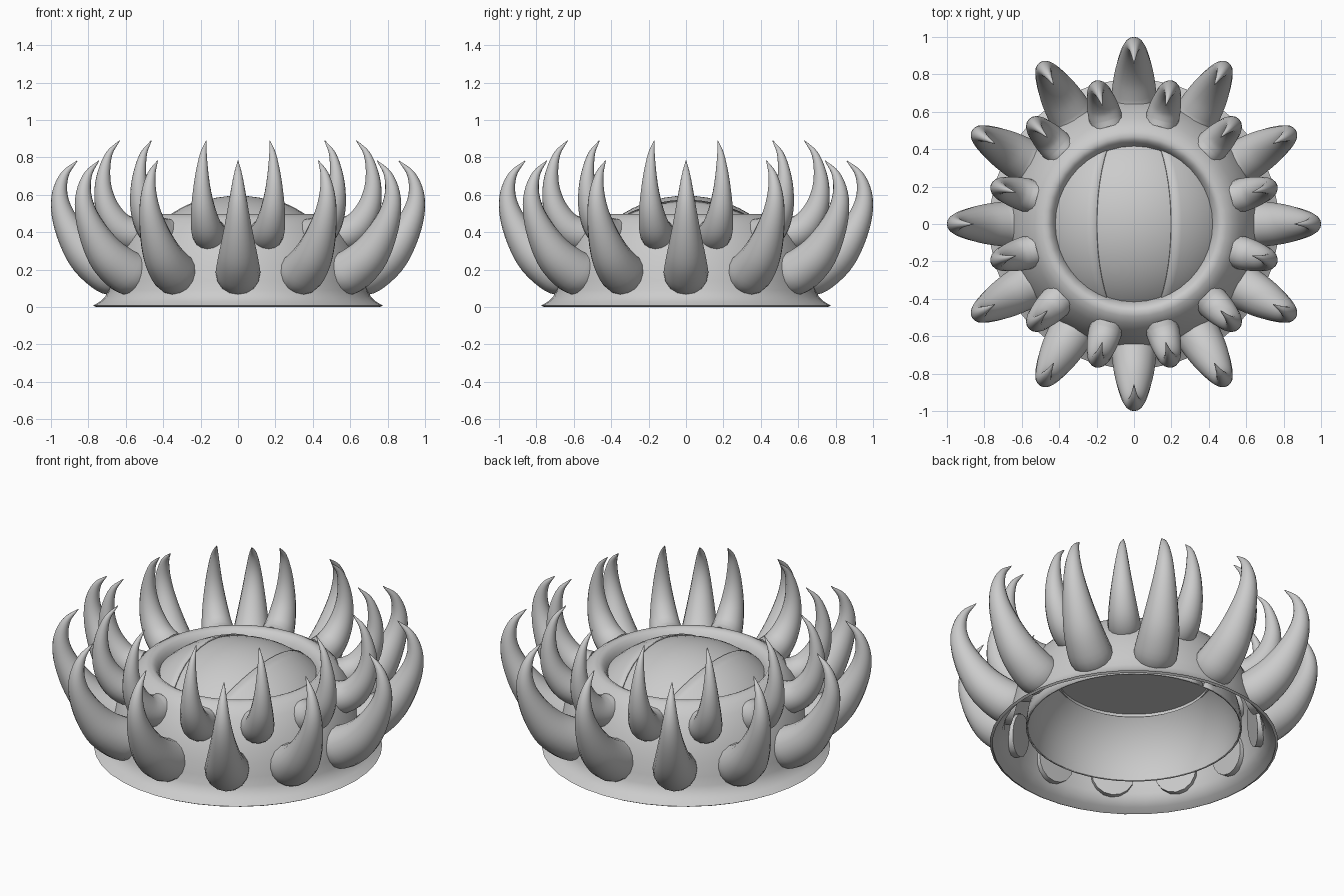
import bpy, bmesh, math
from mathutils import Vector, Matrix

if "Cube" in bpy.data.objects:
    bpy.data.objects.remove(bpy.data.objects["Cube"])

grey = bpy.data.materials.new("plain_grey")
grey.diffuse_color = (0.6, 0.6, 0.6, 1)
grey.use_nodes = True
grey.node_tree.nodes["Principled BSDF"].inputs["Base Color"].default_value = grey.diffuse_color


def make_object(name, rows, closed=True, cap=False, angle=40):
    """Skin a list of point rows into one smooth surface."""
    bm = bmesh.new()
    vs = [[bm.verts.new(p) for p in row] for row in rows]
    n = len(rows[0])
    for i in range(len(rows) - 1):
        for j in range(n if closed else n - 1):
            k = (j + 1) % n
            bm.faces.new((vs[i][j], vs[i][k], vs[i + 1][k], vs[i + 1][j]))
    if cap:
        bm.faces.new(vs[0][::-1])
        bm.faces.new(vs[-1])
    bmesh.ops.remove_doubles(bm, verts=bm.verts, dist=1e-5)
    mesh = bpy.data.meshes.new(name)
    bm.to_mesh(mesh)
    bm.free()
    mesh.materials.append(grey)
    obj = bpy.data.objects.new(name, mesh)
    bpy.context.collection.objects.link(obj)
    bpy.context.view_layer.objects.active = obj
    obj.select_set(True)
    bpy.ops.object.shade_smooth_by_angle(angle=math.radians(angle))
    obj.select_set(False)
    return obj


def lathe(name, profile, sides):
    rows = [[(r * math.cos(2 * math.pi * j / sides), r * math.sin(2 * math.pi * j / sides), z)
             for j in range(sides)] for r, z in profile]
    return make_object(name, rows)


def smooth_path(pts, steps):
    """Catmull-Rom curve through (r, z, radius) points."""
    p = [Vector(q) for q in pts]
    p = [2 * p[0] - p[1]] + p + [2 * p[-1] - p[-2]]
    out = []
    for i in range(1, len(p) - 2):
        a, b, c, d = p[i - 1:i + 3]
        for s in range(steps):
            t = s / steps
            out.append(0.5 * (2 * b + (c - a) * t + (2 * a - 5 * b + 4 * c - d) * t * t
                              + (3 * b - a - 3 * c + d) * t ** 3))
    return out + [p[-2]]


def claw_ring(name, pts, first_angle, count=12, sides=16):
    """Curved tapering claws repeated around the body."""
    path = smooth_path(pts, 4)
    rows = []
    for i, p in enumerate(path):
        d = path[min(i + 1, len(path) - 1)] - path[max(i - 1, 0)]
        across = Vector((-d.y, 0, d.x)).normalized()
        centre = Vector((p.x, 0, p.y))
        rows.append([centre + p.z * (across * math.sin(a) + Vector((0, 1, 0)) * math.cos(a))
                     for a in (2 * math.pi * j / sides for j in range(sides))])
    first = make_object(name, rows, cap=True)
    for k in range(count):
        obj = first if k == 0 else first.copy()
        if k:
            bpy.context.collection.objects.link(obj)
        obj.matrix_world = Matrix.Rotation(first_angle + 2 * math.pi * k / count, 4, 'Z')


# Flared body with rounded top rim, open underneath
lathe("body", [(0.76, 0.0), (0.774, 0.008), (0.737, 0.03), (0.71, 0.055), (0.695, 0.09),
               (0.685, 0.14), (0.67, 0.21), (0.645, 0.29), (0.61, 0.365), (0.565, 0.435),
               (0.53, 0.472), (0.495, 0.493), (0.467, 0.498), (0.446, 0.487), (0.43, 0.465),
               (0.415, 0.435), (0.41, 0.40)], 40)

# Two staggered rings of claws
claw_ring("lower_claw", [(0.645, 0.178, 0.117), (0.70, 0.193, 0.119), (0.80, 0.268, 0.106),
                         (0.88, 0.375, 0.084), (0.938, 0.50, 0.060), (0.953, 0.61, 0.041),
                         (0.925, 0.71, 0.022), (0.86, 0.782, 0.002)], 0)
claw_ring("upper_claw", [(0.54, 0.388, 0.086), (0.60, 0.393, 0.089), (0.665, 0.435, 0.081),
                         (0.72, 0.52, 0.066), (0.745, 0.62, 0.049), (0.742, 0.72, 0.034),
                         (0.713, 0.82, 0.018), (0.655, 0.89, 0.002)], math.pi / 12)

# Slightly flattened eyeball dome inside the rim, with a flat underside high inside
EYE_Z = 0.1
lathe("eyeball", [(0.57 * math.cos(math.radians(a)), EYE_Z + 0.495 * math.sin(math.radians(a)))
                  for a in range(0, 91, 6)], 40)
lathe("eye_underside", [(0.0, 0.42), (0.43, 0.42)], 40)

# Eyelids: thin shell sections hinged on the y axis, one each side
LID, LID_H = 0.58, 0.505
rows = []
for j in range(25):
    b = math.radians(-90 + 7.5 * j)
    rows.append([(LID * math.cos(b) * math.sin(a), LID * math.sin(b),
                  EYE_Z + LID_H * math.cos(b) * math.cos(a))
                 for a in (math.radians(20.2 + 69.8 * i / 12) for i in range(13))])
for side, turn in (("right", 0), ("left", math.pi)):
    lid = make_object("eyelid_" + side, rows, closed=False)
    lid.rotation_euler.z = turn
    mod = lid.modifiers.new("thickness", 'SOLIDIFY')
    mod.thickness = 0.008
    mod.offset = -1
